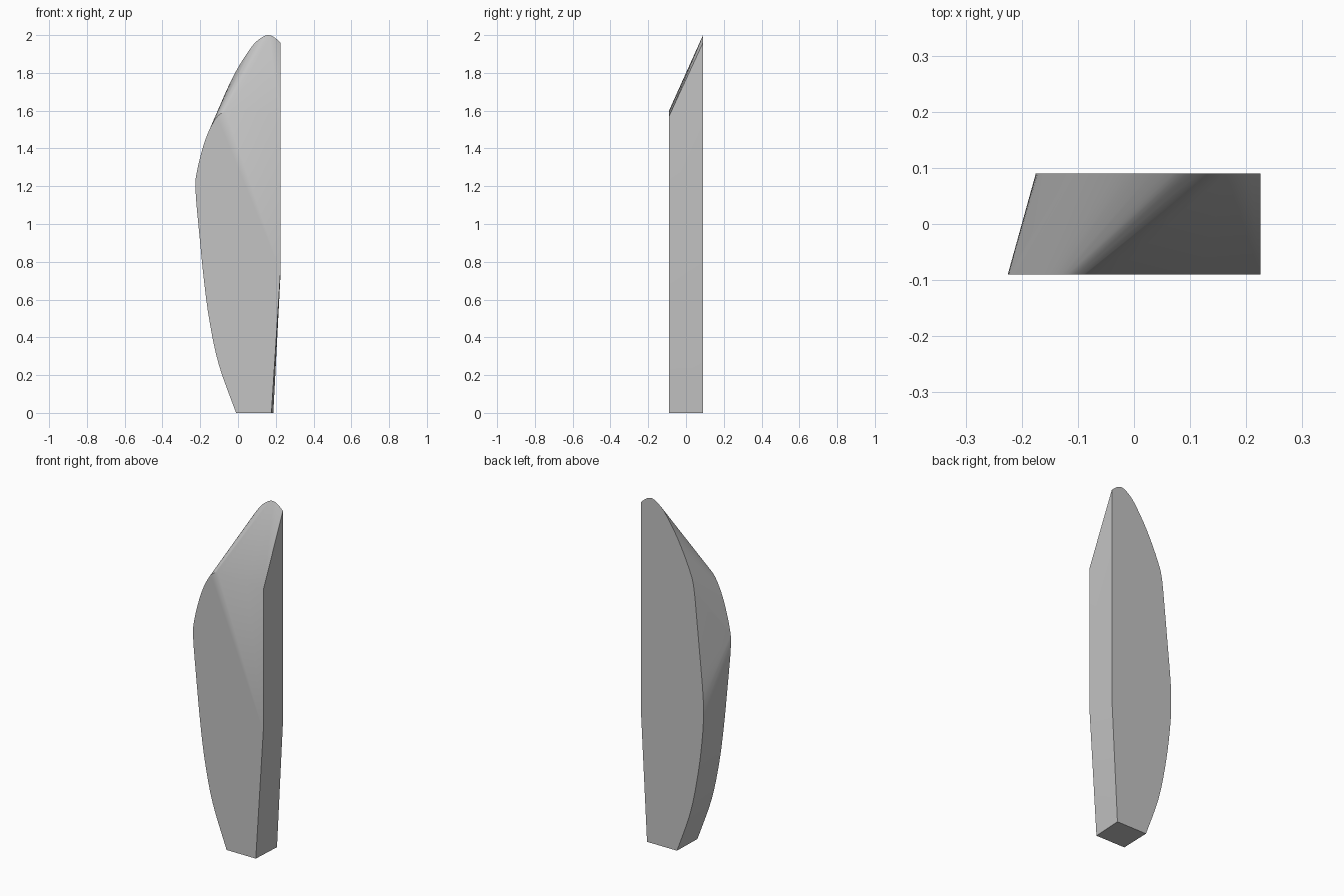
import bpy, bmesh, math
from mathutils import Vector

cube = bpy.data.objects.get("Cube")
if cube:
    bpy.data.objects.remove(cube)

HALF_DEPTH = 0.09


def smooth_path(points, steps=4):
    """Catmull-Rom curve through (x, z) points."""
    pts = [Vector(p) for p in points]
    pts = [pts[0] * 2 - pts[1]] + pts + [pts[-1] * 2 - pts[-2]]
    path = []
    for a, b, c, d in zip(pts, pts[1:], pts[2:], pts[3:]):
        for i in range(steps):
            t = i / steps
            path.append(0.5 * (2 * b + (c - a) * t + (2 * a - 5 * b + 4 * c - d) * t ** 2
                               + (3 * b - a - 3 * c + d) * t ** 3))
    return path + [pts[-2]]


# Front outline: curved edge, low top, straight edge
front = smooth_path([(-0.01, 0), (-0.10, 0.25), (-0.15, 0.48), (-0.18, 0.70),
                     (-0.203, 0.93), (-0.225, 1.18), (-0.215, 1.29), (-0.175, 1.44),
                     (-0.13, 1.54), (-0.09, 1.585), (-0.04, 1.60)])
front += [(0.12, 1.59), (0.225, 1.57), (0.225, 0.75), (0.177, 0)]

# Back outline: slimmer belly, tall rounded tip
back = smooth_path([(-0.005, 0), (-0.09, 0.24), (-0.14, 0.48), (-0.168, 0.70),
                    (-0.175, 0.85), (-0.168, 1.0), (-0.14, 1.28), (-0.115, 1.54),
                    (-0.085, 1.65), (-0.01, 1.81), (0.07, 1.935),
                    (0.115, 1.98), (0.155, 2.0), (0.19, 1.99), (0.225, 1.96)])
back += [(0.225, 0.73), (0.187, 0)]

# Skin stretched tightly between both outlines
bm = bmesh.new()
for outline, y in ((front, -HALF_DEPTH), (back, HALF_DEPTH)):
    for x, z in outline:
        bm.verts.new((max(x, -0.225), y, min(max(z, 0), 2)))
hull = bmesh.ops.convex_hull(bm, input=bm.verts)
spare = {v for v in hull["geom_interior"] + hull["geom_unused"]
         if isinstance(v, bmesh.types.BMVert)}
bmesh.ops.delete(bm, geom=list(spare), context="VERTS")
bmesh.ops.dissolve_limit(bm, angle_limit=math.radians(0.2), verts=bm.verts, edges=bm.edges)
bmesh.ops.recalc_face_normals(bm, faces=bm.faces)

mesh = bpy.data.meshes.new("tapered_blade")
bm.to_mesh(mesh)
bm.free()
blade = bpy.data.objects.new("tapered_blade", mesh)
bpy.context.collection.objects.link(blade)

# Plain grey
grey = bpy.data.materials.new("plain_grey")
grey.use_nodes = True
colour = (0.55, 0.55, 0.55, 1)
grey.diffuse_color = colour
grey.node_tree.nodes["Principled BSDF"].inputs["Base Color"].default_value = colour
mesh.materials.append(grey)

bpy.ops.object.select_all(action="DESELECT")
blade.select_set(True)
bpy.context.view_layer.objects.active = blade
bpy.ops.object.shade_smooth_by_angle(angle=math.radians(30))
